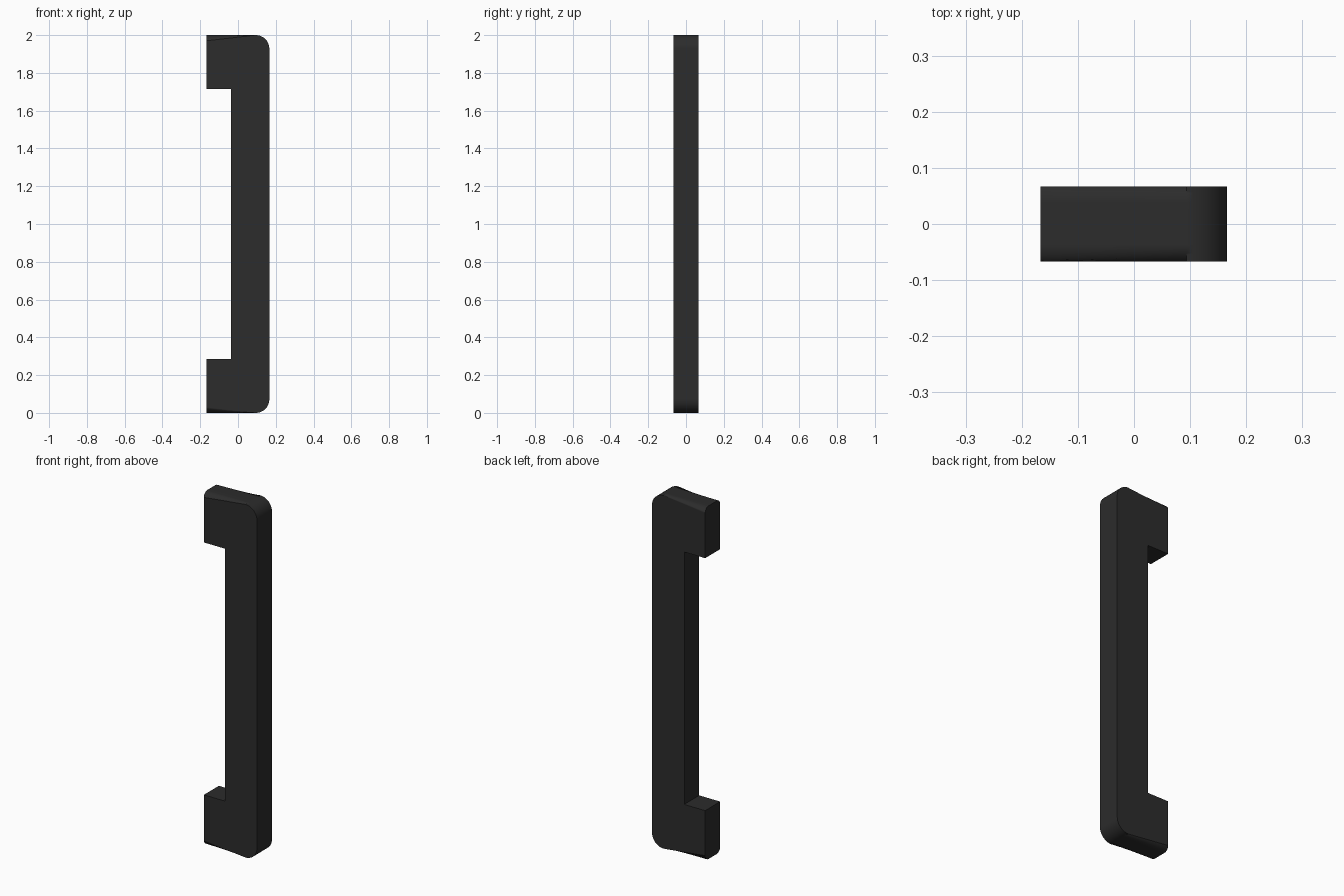
import bpy, bmesh
from math import sin, cos, pi

if "Cube" in bpy.data.objects:
    bpy.data.objects.remove(bpy.data.objects["Cube"])

X0, X1 = -0.167, 0.166      # mounting face and grip face
HALF_Y = 0.067
INNER_X = -0.036            # inner side of the grip
FOOT = 0.285                # height of each mounting foot
R, EDGE_R, STEPS = 0.072, 0.03, 10


def arc(cx, cz, start):
    return [(cx + R * cos(start + pi / 2 * i / STEPS),
             cz + R * sin(start + pi / 2 * i / STEPS)) for i in range(STEPS + 1)]


# Outer side of the C profile, then the square inner recess
outer = [(X0, 0)] + arc(X1 - R, R, -pi / 2) + arc(X1 - R, 2 - R, 0) + [(X0, 2)]
inner = [(X0, 2 - FOOT), (INNER_X, 2 - FOOT), (INNER_X, FOOT), (X0, FOOT)]

bm = bmesh.new()
loops = [[bm.verts.new((x, y, z)) for x, z in outer + inner] for y in (-HALF_Y, HALF_Y)]
front, back = loops
bm.faces.new(front)
bm.faces.new(back[::-1])
n = len(front)
for i in range(n):
    j = (i + 1) % n
    bm.faces.new((front[j], front[i], back[i], back[j]))

# Round only the outer rims; the recess and mounting faces stay sharp
rims = [bm.edges.get((loop[i], loop[i + 1])) for loop in loops for i in range(len(outer) - 1)]
bmesh.ops.bevel(bm, geom=rims, offset=EDGE_R, offset_type='OFFSET', segments=8,
                profile=0.5, affect='EDGES', clamp_overlap=False)
bmesh.ops.recalc_face_normals(bm, faces=bm.faces)

mesh = bpy.data.meshes.new("door_handle")
bm.to_mesh(mesh)
bm.free()
handle = bpy.data.objects.new("door_handle", mesh)
bpy.context.collection.objects.link(handle)

# Smooth rounding with flat broad sides
bpy.context.view_layer.objects.active = handle
handle.select_set(True)
bpy.ops.object.shade_smooth_by_angle(angle=pi / 6)
weighted = handle.modifiers.new("flat_sides", 'WEIGHTED_NORMAL')
weighted.keep_sharp = True

# Black finish
black = bpy.data.materials.new("black")
black.diffuse_color = (0.025, 0.025, 0.025, 1)
black.use_nodes = True
black.node_tree.nodes["Principled BSDF"].inputs["Base Color"].default_value = black.diffuse_color
mesh.materials.append(black)
